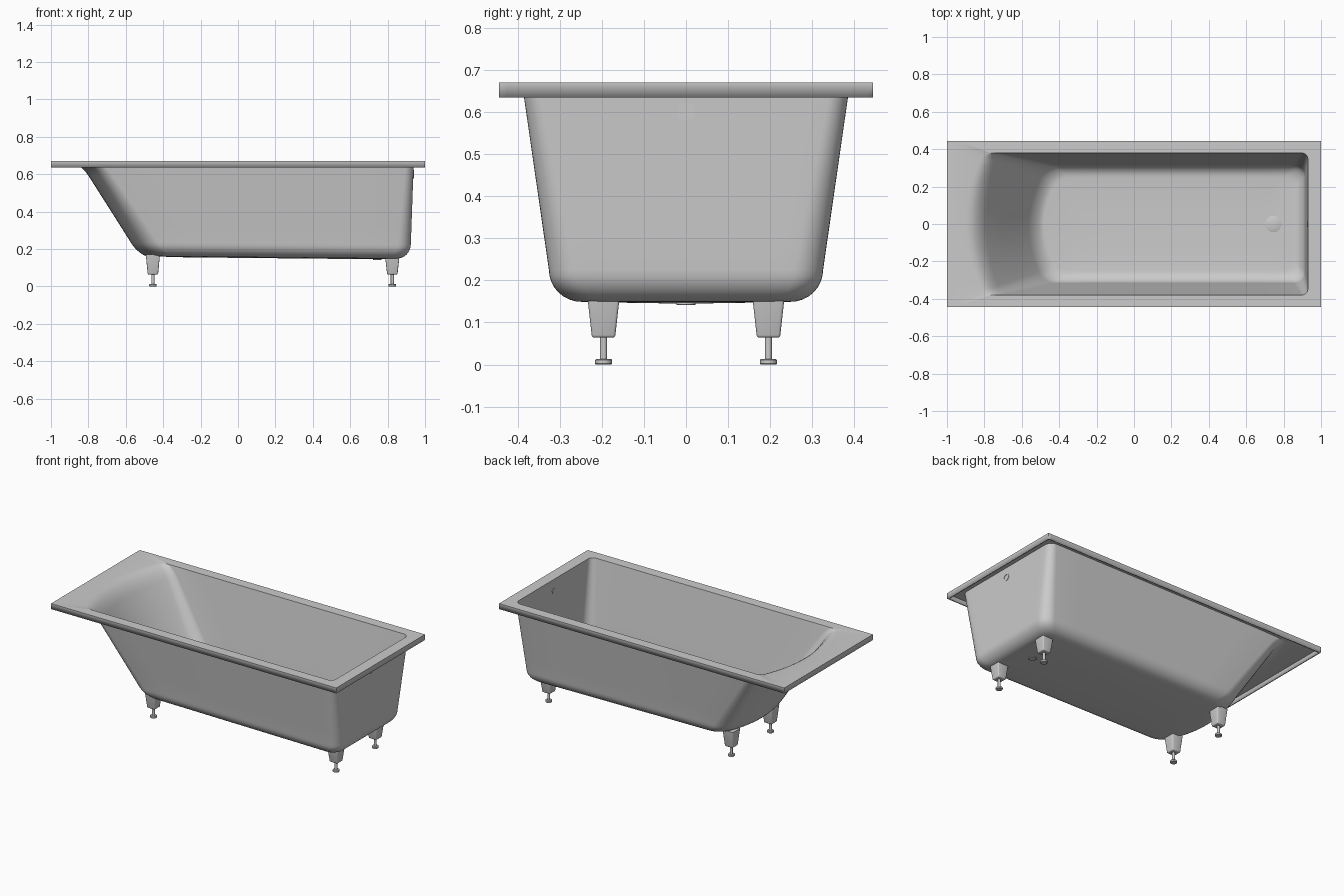
import bpy, bmesh
from math import sin, cos, pi, radians

cube = bpy.data.objects.get("Cube")
if cube:
    bpy.data.objects.remove(cube)

enamel = bpy.data.materials.new("grey enamel")
enamel.use_nodes = True
GREY = (0.6, 0.6, 0.6, 1)
enamel.diffuse_color = GREY
enamel.node_tree.nodes["Principled BSDF"].inputs["Base Color"].default_value = GREY


def finish(bm, name, angle=35):
    """Turn a bmesh into a smooth-shaded object with sharp creases kept."""
    mesh = bpy.data.meshes.new(name)
    bm.to_mesh(mesh)
    bm.free()
    mesh.materials.append(enamel)
    obj = bpy.data.objects.new(name, mesh)
    bpy.context.collection.objects.link(obj)
    bpy.ops.object.select_all(action='DESELECT')
    obj.select_set(True)
    bpy.context.view_layer.objects.active = obj
    bpy.ops.object.shade_smooth_by_angle(angle=radians(angle))
    return obj


def loft(bm, rings, cap_start=False, cap_end=False):
    """Skin a list of equal-length point rings."""
    loops = [[bm.verts.new(p) for p in ring] for ring in rings]
    n = len(loops[0])
    for a, b in zip(loops, loops[1:]):
        for i in range(n):
            j = (i + 1) % n
            bm.faces.new((a[i], a[j], b[j], b[i]))
    if cap_start:
        bm.faces.new(loops[0][::-1])
    if cap_end:
        bm.faces.new(loops[-1])
    bmesh.ops.recalc_face_normals(bm, faces=bm.faces)


def tub_ring(z, xl, xr, w, r, bow, square=False, arc=8, long_seg=8, end_seg=16):
    """Rounded rectangle whose left end bows outwards."""
    corners = [(xr - r, w - r), (xl + r, w - r), (xl + r, r - w), (xr - r, r - w)]
    pts = []
    for c, (cx, cy) in enumerate(corners):
        left = c in (1, 2)
        side = []
        for k in range(arc + 1):
            a = (c + k / arc) * pi / 2
            m = max(abs(cos(a)), abs(sin(a))) if square else 1
            side.append((cx + r * cos(a) / m, cy + r * sin(a) / m, left))
        # straight run to the next corner
        x0, y0, _ = side[-1]
        nx, ny = corners[(c + 1) % 4]
        seg = end_seg if c % 2 else long_seg
        x1, y1 = (nx, y0) if c % 2 == 0 else (x0, ny)
        for k in range(1, seg):
            t = k / seg
            side.append((x0 + (x1 - x0) * t, y0 + (y1 - y0) * t, c == 1))
        pts += side
    out = []
    for x, y, left in pts:
        if left:
            x -= bow * (1 - (y / w) ** 2)
        slope = 0.01 * x * min(1, max(0, (0.63 - z) / 0.4))
        out.append((x, y, z - slope))
    return out


# Tub: one sheet from apron, over the rim, down the walls to the floor
rings = [tub_ring(0.635, -1, 1, 0.444, 0.05, 0, True),
         tub_ring(0.67, -1, 1, 0.444, 0.05, 0, True)]
WALL_TOP, WALL_LOW = 0.67, 0.235
LEAN = 0.626
flare = [(0.67, 0.045, 0.1), (0.667, 0.03, 0.092), (0.66, 0.018, 0.088), (0.645, 0.008, 0.084),
         (0.62, 0.002, 0.08), (0.595, 0, 0.08), (0.45, 0, 0.08), (0.32, 0, 0.08), (WALL_LOW, 0, 0.08)]
for z, out, bow in flare:
    t = (WALL_TOP - z) / (WALL_TOP - WALL_LOW)
    rings.append(tub_ring(z, -0.757 + LEAN * (WALL_TOP - z) - out, 0.93 - 0.016 * t,
                          0.38 - 0.064 * t, 0.035 + 0.025 * t, bow))
R = 0.068
left_low = -0.757 + LEAN * (WALL_TOP - WALL_LOW)
for k in range(1, 9):
    a = k / 8 * pi / 2
    inset, drop = R * (1 - cos(a)), R * sin(a)
    rings.append(tub_ring(WALL_LOW - drop, left_low + LEAN * drop + 0.6 * inset,
                          0.914 - inset, 0.316 - inset, 0.06, 0.08))
rings.append(tub_ring(0.163, -0.25, 0.74, 0.1, 0.06, 0.03))
bm = bmesh.new()
loft(bm, rings, cap_end=True)
bm.faces.ensure_lookup_table()
if bm.faces[-1].normal.z < 0:
    bmesh.ops.reverse_faces(bm, faces=bm.faces)
tub = finish(bm, "tub_shell")
shell = tub.modifiers.new("thickness", 'SOLIDIFY')
shell.thickness = 0.01
shell.offset = -1
shell.use_even_offset = True


def lathe(name, profile, origin, axis='z', seg=32):
    """Closed solid of revolution from (radius, height) points."""
    bm = bmesh.new()
    rings = []
    for r, h in profile:
        ring = []
        for k in range(seg):
            u, v = r * cos(2 * pi * k / seg), r * sin(2 * pi * k / seg)
            p = (u, v, h) if axis == 'z' else (h, u, v)
            ring.append([p[i] + origin[i] for i in range(3)])
        rings.append(ring)
    loft(bm, rings, True, True)
    return finish(bm, name)


# Legs: tapered bracket, threaded rod and levelling pad
def leg(name, x, y):
    top = 0.166 - 0.01 * x
    bm = bmesh.new()
    rings = []
    for z, h in ((0.064, 0.0275), (top, 0.038)):
        rings.append([(x + sx * h, y + sy * h, z)
                      for sx, sy in ((1, 1), (-1, 1), (-1, -1), (1, -1))])
    loft(bm, rings, True, True)
    edges = [e for e in bm.edges if min(v.co.z for v in e.verts) < 0.07]
    bmesh.ops.bevel(bm, geom=edges, offset=0.006, segments=3, affect='EDGES', profile=0.5)
    finish(bm, name + "_bracket")
    lathe(name + "_rod", [(0.0085, 0.01), (0.0085, 0.07)], (x, y, 0), seg=20)
    lathe(name + "_pad", [(0.018, 0), (0.02, 0.002), (0.02, 0.011), (0.018, 0.013)],
          (x, y, 0), seg=24)


for end, x in (("left_end", -0.455), ("right_end", 0.825)):
    for side, y in (("front", -0.196), ("back", 0.196)):
        leg(f"{end}_{side}_leg", x, y)

# Drain: flush cover in the floor and outlet stub underneath
lathe("drain_cover", [(0.043, 0), (0.043, 0.005), (0.041, 0.006)], (0.745, 0, 0.152), seg=48)
lathe("drain_outlet", [(0.021, 0), (0.023, 0.002), (0.023, 0.014)], (0.745, 0, 0.141))

# Overflow: collar and recessed plug through the end wall
lathe("overflow_collar", [(0.022, -0.004), (0.022, 0.003), (0.016, 0.003), (0.016, 0.001)],
      (0.937, 0, 0.6), axis='x')
lathe("overflow_inner_plate", [(0.016, 0), (0.016, 0.004)], (0.925, 0, 0.6), axis='x')
